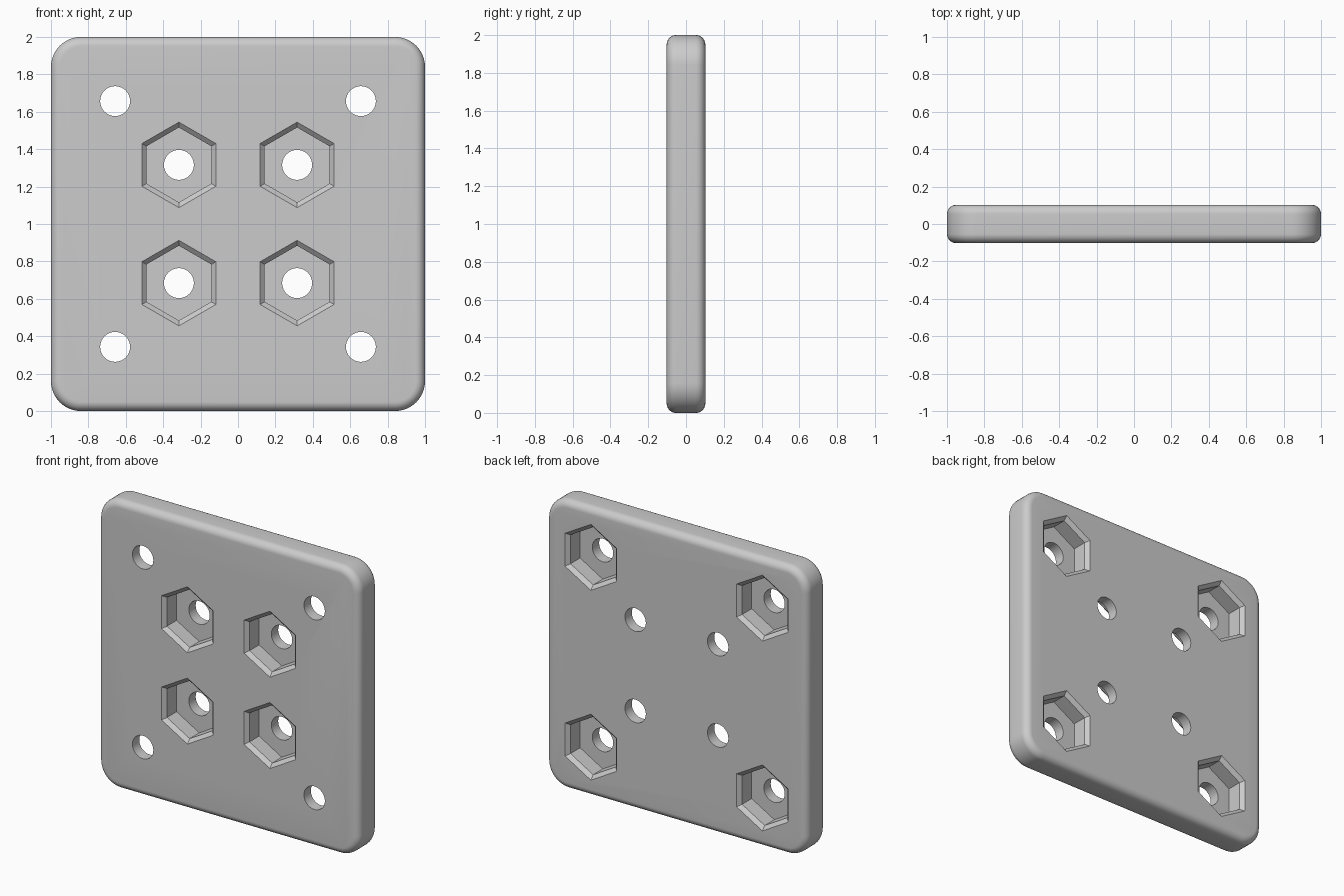
import bpy, bmesh
from math import pi, cos, sin

if "Cube" in bpy.data.objects:
    bpy.data.objects.remove(bpy.data.objects["Cube"])

HALF_T = 0.1025      # half plate thickness
FILLET = 0.05        # rim rounding
CORNER = 0.16        # corner radius
HOLE_R = 0.08
HEX_SURFACE, HEX_INNER = 0.2285, 0.2
CHAMFER, DEPTH = 0.025, 0.13
INNER, OUTER = 0.316, 0.657   # bolt positions from plate centre


def make_object(name, bm):
    bmesh.ops.recalc_face_normals(bm, faces=bm.faces)
    mesh = bpy.data.meshes.new(name)
    bm.to_mesh(mesh)
    bm.free()
    ob = bpy.data.objects.new(name, mesh)
    bpy.context.collection.objects.link(ob)
    return ob


def loft(bm, rings):
    """Closed solid from equal-sided rings of points."""
    loops = [[bm.verts.new(p) for p in ring] for ring in rings]
    n = len(loops[0])
    for a, b in zip(loops, loops[1:]):
        for i in range(n):
            j = (i + 1) % n
            bm.faces.new((a[i], a[j], b[j], b[i]))
    bm.faces.new(loops[0])
    bm.faces.new(loops[-1])


def polygon(cx, cz, y, r, n):
    return [(cx + r * sin(2 * pi * i / n), y, cz + r * cos(2 * pi * i / n))
            for i in range(n)]


def rounded_square(y, inset):
    r, c, pts = CORNER - inset, 1 - CORNER, []
    for q, (sx, sz) in enumerate(((1, 1), (-1, 1), (-1, -1), (1, -1))):
        for k in range(13):
            a = (q + k / 12) * pi / 2
            pts.append((sx * c + r * cos(a), y, 1 + sz * c + r * sin(a)))
    return pts


# Plate: rounded square with rounded rims
bm = bmesh.new()
steps = [k / 8 * pi / 2 for k in range(9)]
profile = [(-HALF_T + FILLET * (1 - sin(a)), FILLET * (1 - cos(a))) for a in reversed(steps)]
profile += [(-y, inset) for y, inset in reversed(profile)]
loft(bm, [rounded_square(y, inset) for y, inset in profile])
plate = make_object("mounting_plate", bm)

# Cutters: chamfered hex nut pockets and round through holes
pockets, holes = bmesh.new(), bmesh.new()
over = 0.02
slope = (HEX_SURFACE - HEX_INNER) / CHAMFER
for side, offset in ((-1, INNER), (1, OUTER)):
    for sx in (-1, 1):
        for sz in (-1, 1):
            cx, cz = sx * offset, 1 + sz * offset
            loft(pockets, [polygon(cx, cz, side * (HALF_T - d), r, 6) for d, r in (
                (-over, HEX_SURFACE + over * slope),
                (CHAMFER, HEX_INNER),
                (DEPTH, HEX_INNER))])
            loft(holes, [polygon(cx, cz, y, HOLE_R, 40) for y in (-0.3, 0.3)])

bpy.context.view_layer.objects.active = plate
plate.select_set(True)
for name, bm in (("pocket_cutter", pockets), ("hole_cutter", holes)):
    cutter = make_object(name, bm)
    cutter.hide_render = True
    mod = plate.modifiers.new(name, 'BOOLEAN')
    mod.operation, mod.solver, mod.object = 'DIFFERENCE', 'EXACT', cutter
    bpy.ops.object.modifier_apply(modifier=mod.name)
    bpy.data.objects.remove(cutter)

bpy.ops.object.shade_smooth_by_angle(angle=pi / 6)
